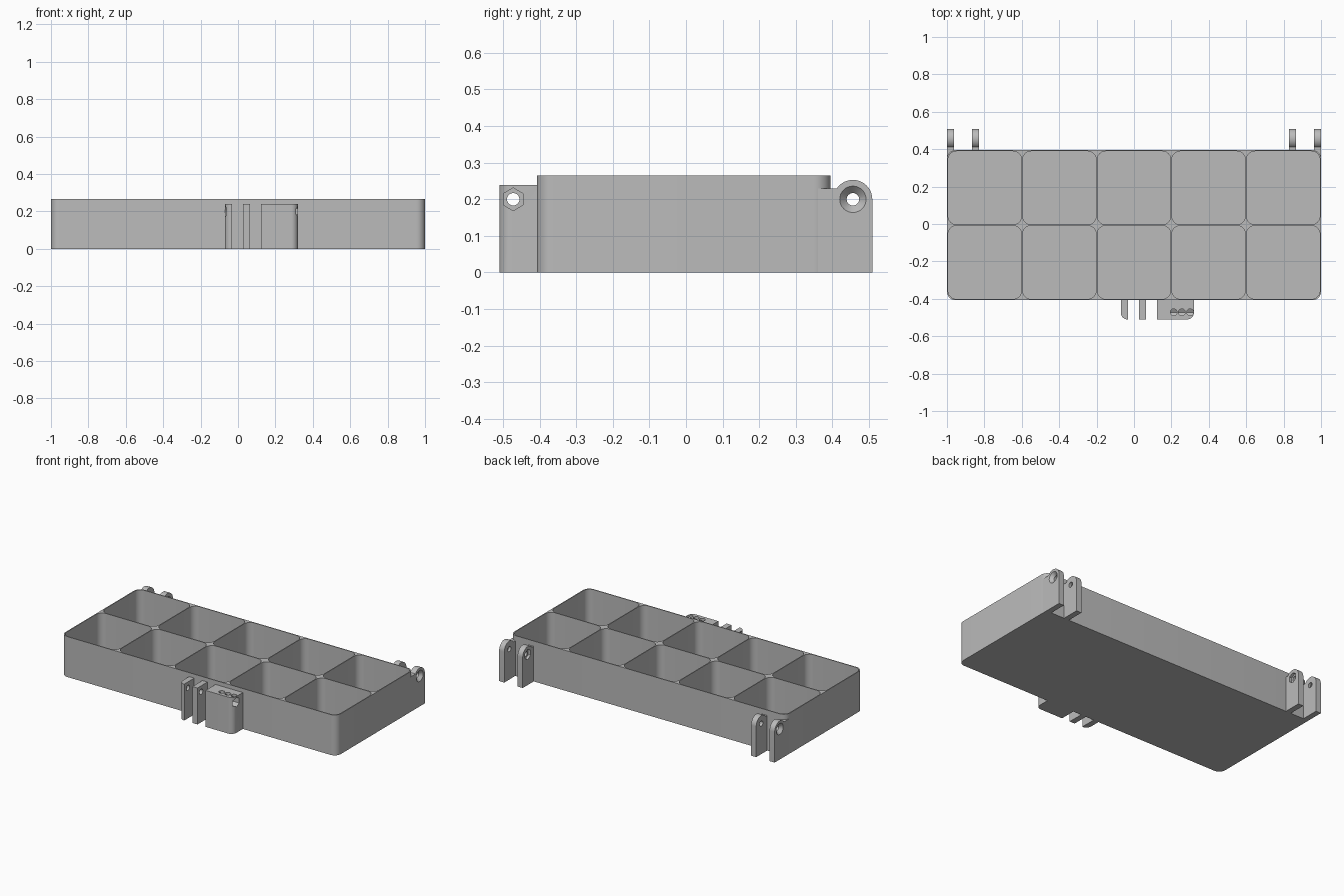
import bpy, bmesh, math
from mathutils import Vector

if "Cube" in bpy.data.objects:
    bpy.data.objects.remove(bpy.data.objects["Cube"])

grey = bpy.data.materials.new("light_grey")
grey.diffuse_color = (0.5, 0.5, 0.5, 1)
grey.use_nodes = True
grey.node_tree.nodes["Principled BSDF"].inputs["Base Color"].default_value = grey.diffuse_color

Y0, Y1, H = -0.407, 0.395, 0.265      # tray front, back, height
WALL, FLOOR = 0.006, 0.012


def arc(cx, cy, r, a0, a1, n=10):
    return [(cx + r * math.cos(math.radians(a0 + (a1 - a0) * i / n)),
             cy + r * math.sin(math.radians(a0 + (a1 - a0) * i / n))) for i in range(n + 1)]


def circle(cx, cy, r, n=32, turn=0):
    return arc(cx, cy, r, turn, turn + 360, n)[:-1]


def rrect(x0, x1, y0, y1, bl=0, br=0, tr=0, tl=0):
    """Rectangle outline with a radius for each corner."""
    pts = []
    for x, y, sx, sy, r, a in ((x0, y0, 1, 1, bl, 180), (x1, y0, -1, 1, br, 270),
                               (x1, y1, -1, -1, tr, 0), (x0, y1, 1, -1, tl, 90)):
        pts += arc(x + sx * r, y + sy * r, r, a, a + 90) if r else [(x, y)]
    return pts


def prism(name, outlines, a, b, axis="z", end=None):
    """Extrude outlines along an axis from a to b; 'end' gives a different far outline."""
    bm = bmesh.new()
    for pts in outlines:
        def place(p, h):
            return Vector((p[0], p[1], h)) if axis == "z" else Vector((h, p[0], p[1]))
        low = [bm.verts.new(place(p, a)) for p in pts]
        high = [bm.verts.new(place(p, b)) for p in (end or pts)]
        bm.faces.new(low[::-1])
        bm.faces.new(high)
        n = len(pts)
        for i in range(n):
            bm.faces.new((low[i], low[(i + 1) % n], high[(i + 1) % n], high[i]))
    bmesh.ops.recalc_face_normals(bm, faces=bm.faces)
    me = bpy.data.meshes.new(name)
    bm.to_mesh(me)
    bm.free()
    ob = bpy.data.objects.new(name, me)
    bpy.context.collection.objects.link(ob)
    me.materials.append(grey)
    return ob


def select(ob):
    bpy.ops.object.select_all(action="DESELECT")
    ob.select_set(True)
    bpy.context.view_layer.objects.active = ob


def cut(ob, cutter, keep=False):
    select(ob)
    m = ob.modifiers.new("cut", "BOOLEAN")
    m.operation, m.solver, m.object = "DIFFERENCE", "EXACT", cutter
    bpy.ops.object.modifier_apply(modifier=m.name)
    if not keep:
        bpy.data.objects.remove(cutter)


def smooth(ob):
    select(ob)
    bpy.ops.object.shade_smooth_by_angle(angle=math.radians(30))


def countersink(ob, y, z, face, inward):
    """Conical screw-head recess on an x-facing side."""
    out, deep = face - inward * 0.001, face + inward * 0.02
    cut(ob, prism("cutter", [circle(y, z, 0.037)], out, deep, "x", circle(y, z, 0.017)))


# Compartment cutter: 5 x 2 rounded wells
cw = (2 - 6 * WALL) / 5
cd = (Y1 - Y0 - 3 * WALL) / 2
wells = []
for i in range(5):
    for j in range(2):
        x, y = -1 + WALL + i * (cw + WALL), Y0 + WALL + j * (cd + WALL)
        wells.append(rrect(x, x + cw, y, y + cd, 0.045, 0.045, 0.045, 0.045))
well_cutter = prism("well_cutter", wells, FLOOR, H + 0.1)
well_cutter.hide_render = True

# Tray
tray = prism("tray", [rrect(-1, 1, Y0, Y1, 0.045, 0.045, 0.045, 0.045)], 0, H)
cut(tray, well_cutter, keep=True)
smooth(tray)

# Hinge lugs: outer with countersink, inner with hexagonal nut recess
HY, HZ, HR = 0.456, 0.2, 0.053
start = math.degrees(math.asin(0.03 / HR))
for s, side in ((-1, "left"), (1, "right")):
    for kind, xa, xb in (("outer", 1.0, 0.963), ("inner", 0.866, 0.829)):
        back = 0.36 if kind == "outer" else Y1 - 0.003
        outline = [(back, 0), (HY + HR, 0)] + arc(HY, HZ, HR, 0, 180 - start, 20) + [(back, 0.23)]
        lug = prism(f"hinge_lug_{side}_{kind}", [outline], min(s * xa, s * xb), max(s * xa, s * xb), "x")
        if kind == "outer":
            cut(lug, well_cutter, keep=True)
        cut(lug, prism("cutter", [circle(HY, HZ, 0.017)], s * 0.9 - 0.15, s * 0.9 + 0.15, "x"))
        if kind == "outer":
            countersink(lug, HY, HZ, s * xa, -s)
        else:
            xs = sorted((s * (xb - 0.001), s * (xb + 0.017)))
            cut(lug, prism("cutter", [circle(HY, HZ, 0.033, 6, 30)], xs[0], xs[1], "x"))
        smooth(lug)
bpy.data.objects.remove(well_cutter)

# Front latch: two plates and a block sharing one bolt hole
CY, CZ, CH, F, B = -0.472, 0.2, 0.239, -0.51, Y0 + 0.003
latch = {
    "latch_plate_left": prism("latch_plate_left", [rrect(-0.07, -0.033, F, B, bl=0.035)], 0, CH),
    "latch_plate_middle": prism("latch_plate_middle", [rrect(0.026, 0.063, F, B)], 0, CH),
    "latch_block": prism("latch_block", [rrect(0.122, 0.32, F, B, br=0.035)], 0, CH),
}
for part in latch.values():
    cut(part, prism("cutter", [circle(CY, CZ, 0.017)], -0.2, 0.4, "x"))
countersink(latch["latch_plate_left"], CY, CZ, -0.07, 1)

# Hexagonal nut channel and three access holes in the block
block = latch["latch_block"]
cut(block, prism("cutter", [circle(CY, CZ, 0.031, 6, 30)], 0.19, 0.35, "x"))
cut(block, prism("cutter", [circle(x, CY, 0.018) for x in (0.212, 0.256, 0.300)], CZ, 0.3))
for part in latch.values():
    smooth(part)
